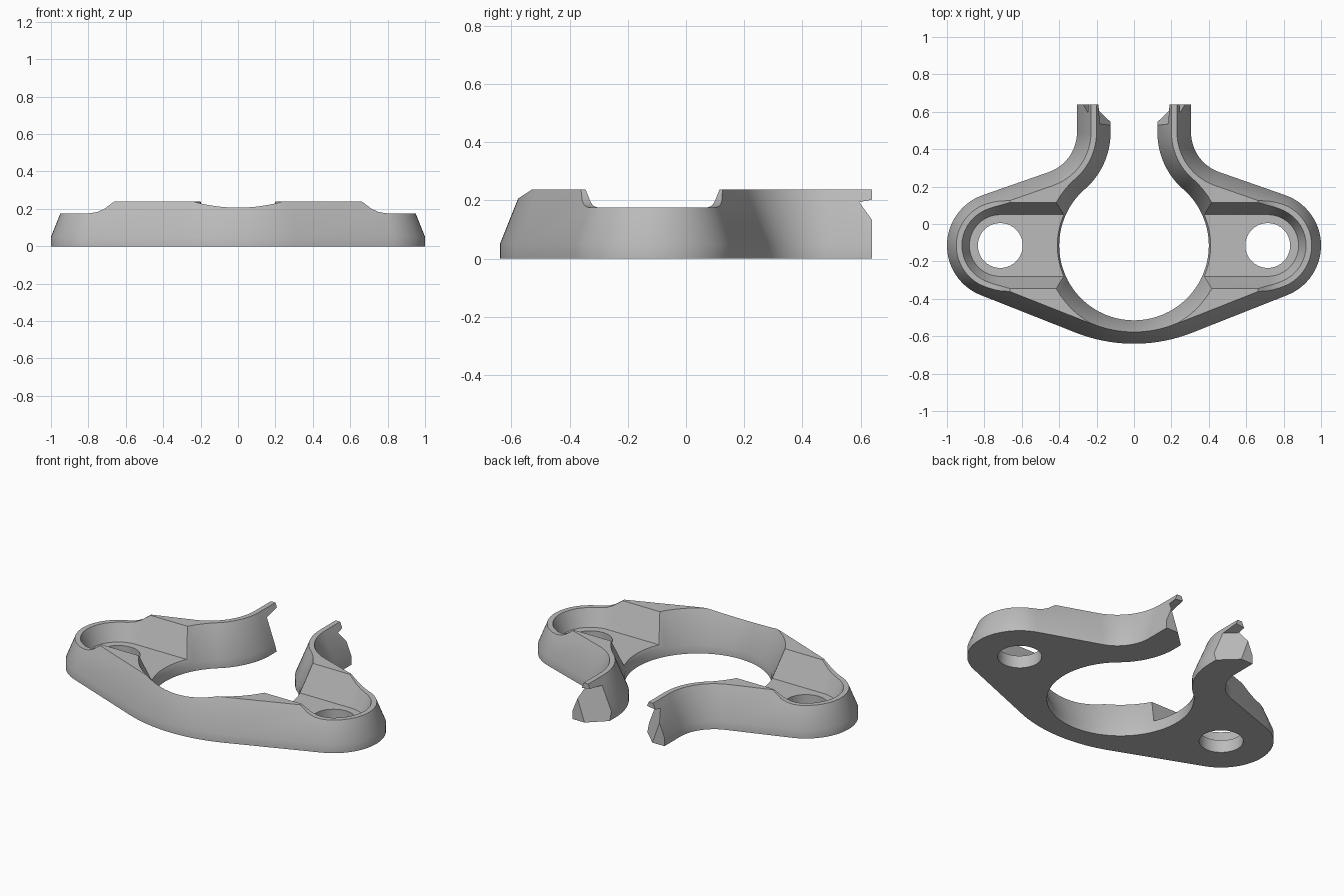
import bpy, bmesh, math
from mathutils import Vector, Matrix

cube = bpy.data.objects.get("Cube")
if cube:
    bpy.data.objects.remove(cube, do_unlink=True)

TOP, FLOOR, BAND, DRAFT = 0.238, 0.075, 0.05, 0.4
HUB = Vector((0, -0.115))        # centre of the clamp bore
LUG = Vector((0.715, -0.115))    # centre of each screw lug
NECK = Vector((0.53, 0.49))      # centre of the bend at the arm root
BOW, BOW_R = Vector((0, 0.21)), 0.85
LUG_R, NECK_R, BORE_R = 0.285, 0.225, 0.4


def angle(v):
    return math.atan2(v.y, v.x)


def arc(centre, r, a0, a1, n):
    return [(centre.x + r * math.cos(a0 + (a1 - a0) * i / n),
             centre.y + r * math.sin(a0 + (a1 - a0) * i / n)) for i in range(n + 1)]


def mirrored(half):
    """Close a right half, starting on the centre line, with its mirror image."""
    return half + [(-x, y) for x, y in reversed(half[1:])]


def loft(name, rings):
    """Solid through rings of matching points, capped at both ends."""
    bm = bmesh.new()
    loops = [[bm.verts.new(p) for p in ring] for ring in rings]
    n = len(loops[0])
    for low, high in zip(loops, loops[1:]):
        for i in range(n):
            j = (i + 1) % n
            bm.faces.new((low[i], low[j], high[j], high[i]))
    bm.faces.new(loops[0][::-1])
    bm.faces.new(loops[-1])
    bmesh.ops.recalc_face_normals(bm, faces=bm.faces)
    mesh = bpy.data.meshes.new(name)
    bm.to_mesh(mesh)
    bm.free()
    obj = bpy.data.objects.new(name, mesh)
    bpy.context.collection.objects.link(obj)
    return obj


def drafted(name, outline, heights, start):
    """Loft an outline whose walls lean by the draft above the start height."""
    return loft(name, [[(x, y, z) for x, y in outline(DRAFT * max(0, z - start))]
                       for z in heights])


def body_outline(d):
    v = LUG - BOW
    low = angle(v) - math.acos((BOW_R - LUG_R) / v.length)
    v = NECK - LUG
    high = angle(v) - math.acos((LUG_R + NECK_R) / v.length)
    half = arc(BOW, BOW_R - d, -math.pi / 2, low, 14)
    half += arc(LUG, LUG_R - d, low, high, 28)
    half += arc(NECK, NECK_R + d, high + math.pi, math.pi, 14)
    half.append((NECK.x - NECK_R - d, 0.64))
    return mirrored(half)


def bore_outline(d):
    turn = angle(NECK - HUB)
    half = arc(HUB, BORE_R + d, -math.pi / 2, turn, 40)
    half += arc(NECK, 0.405 - d, turn + math.pi, math.pi, 14)[1:]
    half.append((0.125 + d, 0.8))
    return mirrored(half)


def pocket_outline(d):
    right = arc(LUG, 0.165 + d, -math.pi / 2, math.pi / 2, 28)
    return right + [(-x, y) for x, y in reversed(right)]


# Main body with leaning outer wall
body = drafted("clamp_body", body_outline, (0, BAND, TOP), BAND)

# Flared bore with the open neck, and the pocket across both lugs
cutters = [drafted("bore_cutter", bore_outline, (-0.1, BAND, 0.3), BAND),
           drafted("pocket_cutter", pocket_outline, (FLOOR, 0.3), FLOOR)]

# Lowered lug tops, screw holes and slanted arm tips
step = [(0.66, TOP + 0.002), (0.685, 0.222), (0.715, 0.2), (0.75, 0.184),
        (0.785, 0.177), (0.82, 0.175), (1.1, 0.175), (1.1, 0.4), (0.66, 0.4)]
tip_points = [Vector(p) for p in ((0.13, 0.55, 0), (0.225, 0.64, 0), (0.215, 0.55, TOP))]
along = (tip_points[1] - tip_points[0]).normalized()
out = -along.cross(tip_points[2] - tip_points[0]).normalized()
up = out.cross(along)
mid = tip_points[0] + (along + up) * 0.1
square = [(-0.17, -0.3), (0.17, -0.3), (0.17, 0.3), (-0.17, 0.3)]
for s, side in ((1, "left"), (-1, "right")):
    cutters.append(loft(side + "_step_cutter",
                        [[(s * x, y, z) for x, z in step] for y in (-0.8, 0.3)]))
    circle = arc(LUG, 0.12, 0, math.tau, 40)[:-1]
    cutters.append(loft(side + "_hole_cutter",
                        [[(s * x, y, z) for x, y in circle] for z in (-0.1, 0.3)]))
    rings = [[mid + along * a + up * b + out * t for a, b in square] for t in (0, 0.25)]
    cutters.append(loft(side + "_tip_cutter",
                        [[(s * p.x, p.y, p.z) for p in ring] for ring in rings]))

for cutter in cutters:
    mod = body.modifiers.new(cutter.name, 'BOOLEAN')
    mod.operation, mod.solver, mod.object = 'DIFFERENCE', 'EXACT', cutter

# Bake the cuts and drop the cutters
bpy.context.view_layer.update()
graph = bpy.context.evaluated_depsgraph_get()
baked = bpy.data.meshes.new_from_object(body.evaluated_get(graph))
body.modifiers.clear()
body.data = baked
for cutter in cutters:
    bpy.data.objects.remove(cutter, do_unlink=True)

# Plain grey material
grey = bpy.data.materials.new("plain_grey")
grey.use_nodes = True
colour = (0.5, 0.5, 0.5, 1)
grey.diffuse_color = colour
grey.node_tree.nodes["Principled BSDF"].inputs["Base Color"].default_value = colour
body.data.materials.clear()
body.data.materials.append(grey)

bpy.ops.object.select_all(action='DESELECT')
body.select_set(True)
bpy.context.view_layer.objects.active = body
bpy.ops.object.shade_smooth_by_angle(angle=math.radians(25))
